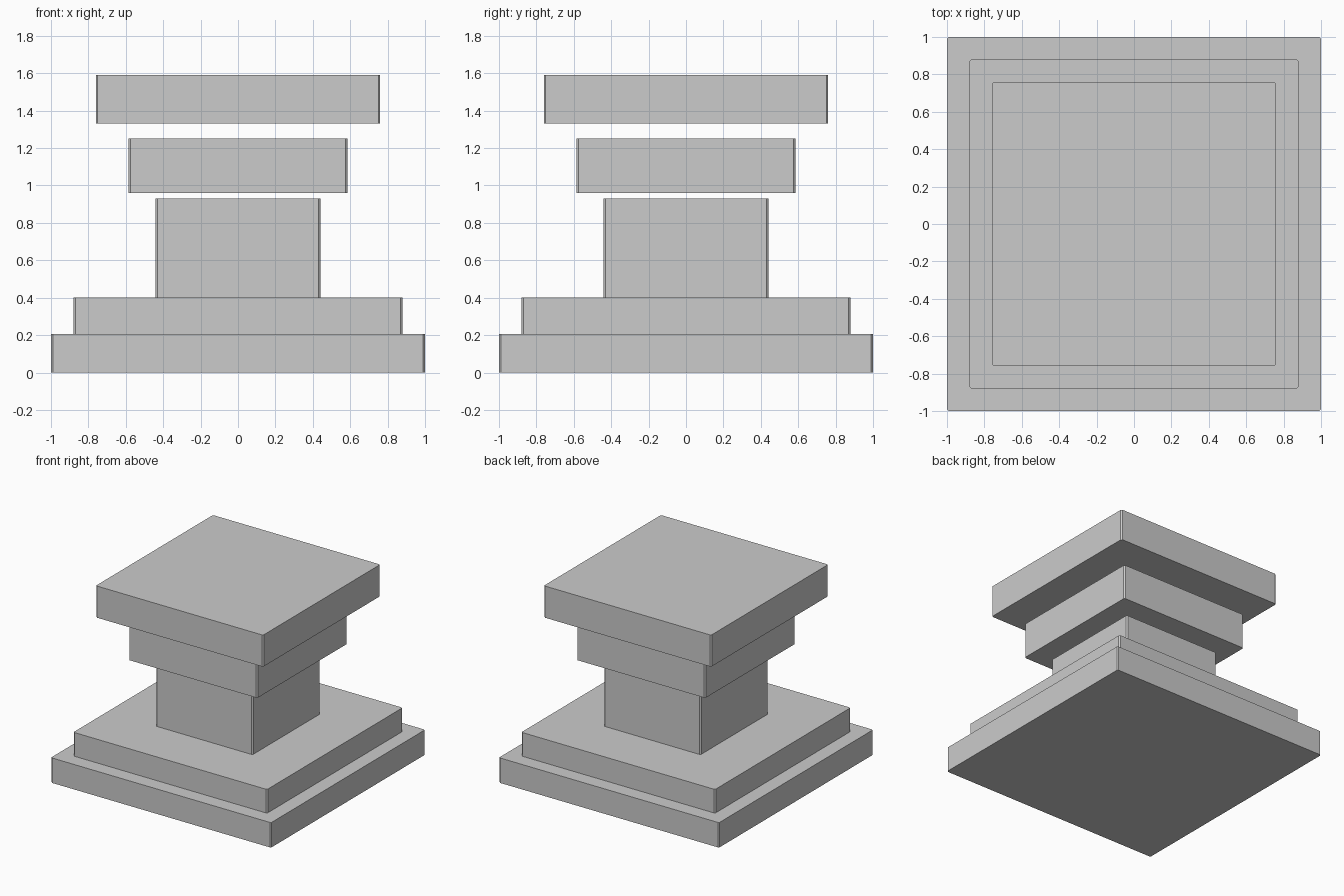
import bpy
import bmesh

if "Cube" in bpy.data.objects:
    bpy.data.objects.remove(bpy.data.objects["Cube"])


def slab(name, half, z0, z1, chamfer=0.01):
    """Square block with narrow chamfers on its four upright edges."""
    bm = bmesh.new()
    bmesh.ops.create_cube(bm, size=1)
    for v in bm.verts:
        v.co.x *= 2 * half
        v.co.y *= 2 * half
        v.co.z = z1 if v.co.z > 0 else z0
    upright = [e for e in bm.edges
               if abs(e.verts[0].co.z - e.verts[1].co.z) > 1e-4]
    bmesh.ops.bevel(bm, geom=upright, offset=chamfer, segments=1,
                    affect='EDGES')
    mesh = bpy.data.meshes.new(name)
    bm.to_mesh(mesh)
    bm.free()
    bpy.context.collection.objects.link(bpy.data.objects.new(name, mesh))


# Stepped base
slab("base_step", 1.0, 0.0, 0.205)
slab("upper_step", 0.88, 0.205, 0.40)
# Square shaft
slab("shaft", 0.44, 0.40, 0.93)
# Separate slabs floating above the shaft
slab("neck_slab", 0.585, 0.96, 1.25)
slab("cap_slab", 0.76, 1.33, 1.59)
